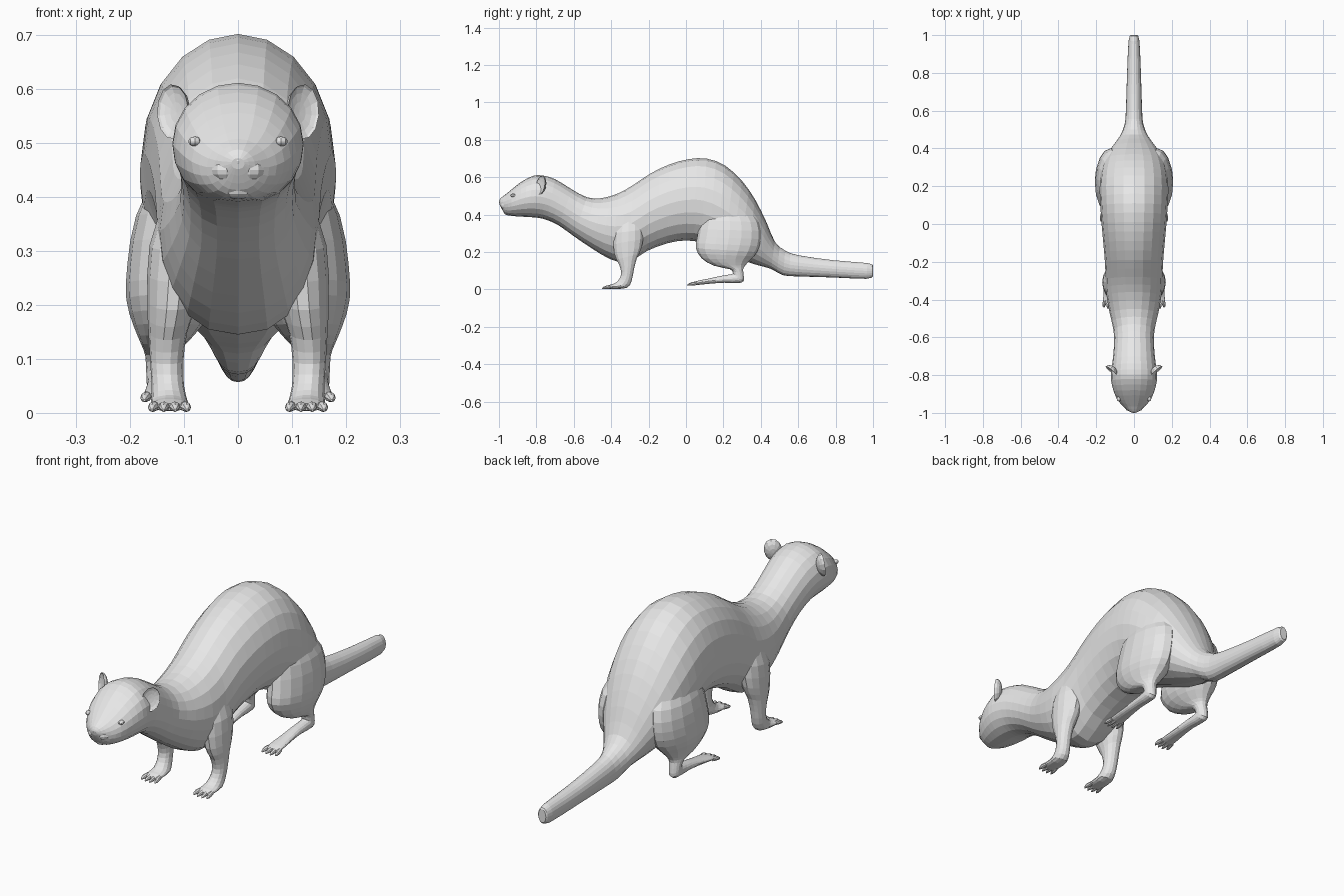
import bpy, bmesh, math
from mathutils import Vector, Matrix

fur = bpy.data.materials.new("pale grey fur")
fur.diffuse_color = (0.8, 0.8, 0.8, 1)


def finish(name, bm, mirror):
    bmesh.ops.recalc_face_normals(bm, faces=bm.faces)
    mesh = bpy.data.meshes.new(name)
    bm.to_mesh(mesh)
    bm.free()
    mesh.materials.append(fur)
    ob = bpy.data.objects.new(name, mesh)
    bpy.context.collection.objects.link(ob)
    if mirror:
        ob.modifiers.new("mirror", 'MIRROR').use_mirror_merge = False
    return ob


def smooth_rows(rows, steps):
    """Catmull-Rom interpolation between cross-sections."""
    out = []
    last = len(rows) - 1
    for i in range(last):
        a, b, c, d = (rows[max(0, min(last, i + k))] for k in (-1, 0, 1, 2))
        for s in range(steps):
            t = s / steps
            out.append([0.5 * (2 * q + (r - p) * t + (2 * p - 5 * q + 4 * r - u) * t * t
                               + (3 * q - p - 3 * r + u) * t ** 3)
                        for p, q, r, u in zip(a, b, c, d)])
    out.append(rows[-1])
    return out


def loft(name, rows, segs=20, steps=2, mirror=True, boxy=1.0):
    """Each row: centre x, half width, upper point (y, z), lower point (y, z)."""
    bm = bmesh.new()
    rings = []
    for x, w, y1, z1, y2, z2 in smooth_rows(rows, steps):
        ring = []
        for k in range(segs):
            a = 2 * math.pi * k / segs
            c, s = math.cos(a), math.sin(a)
            if s < 0:
                c = math.copysign(abs(c) ** boxy, c)
            ring.append(bm.verts.new((x + w * c,
                                      (y1 + y2) / 2 + (y1 - y2) / 2 * s,
                                      (z1 + z2) / 2 + (z1 - z2) / 2 * s)))
        rings.append(ring)
    for r0, r1 in zip(rings, rings[1:]):
        for k in range(segs):
            n = (k + 1) % segs
            bm.faces.new((r0[k], r0[n], r1[n], r1[k]))
    bm.faces.new(rings[0])
    bm.faces.new(rings[-1])
    return finish(name, bm, mirror)


def blob(name, centre, size, mirror=True, rot=None, cup=False, segs=12):
    bm = bmesh.new()
    bmesh.ops.create_uvsphere(bm, u_segments=segs, v_segments=8, radius=1)
    for v in bm.verts:
        if cup and v.co.z > 0.01:
            v.co.z *= -0.45
        v.co = Vector([a * b for a, b in zip(v.co, size)])
        if rot:
            v.co = rot @ v.co
        v.co += Vector(centre)
    return finish(name, bm, mirror)


# Head, neck, arched trunk and rump: half width, top (y, z), bottom (y, z)
trunk = [
    (.012, -1.0, .472, -.996, .452), (.032, -.992, .488, -.982, .425),
    (.058, -.965, .508, -.965, .403), (.086, -.93, .537, -.935, .394),
    (.108, -.88, .576, -.89, .39), (.121, -.82, .607, -.84, .387),
    (.12, -.77, .61, -.79, .383), (.113, -.70, .59, -.745, .372),
    (.106, -.61, .535, -.68, .342), (.108, -.53, .493, -.60, .285),
    (.128, -.45, .488, -.50, .217), (.145, -.36, .515, -.40, .16),
    (.15, -.28, .56, -.31, .145), (.154, -.19, .62, -.21, .205),
    (.163, -.09, .668, -.10, .247), (.172, .01, .696, 0, .262),
    (.178, .11, .70, .08, .25), (.182, .21, .662, .16, .215),
    (.175, .30, .58, .24, .18), (.155, .37, .48, .32, .15),
    (.115, .43, .36, .39, .128), (.075, .475, .255, .455, .11)]
# Tapering blunt tail
tail = [
    (.05, .53, .208, .52, .076), (.043, .60, .183, .60, .07),
    (.037, .79, .156, .79, .064), (.029, .97, .141, .965, .057),
    (.018, 1.0, .128, 1.0, .07)]
loft("body_and_tail", [(0, *r) for r in trunk + tail], mirror=False, boxy=0.85)

# Front legs, shoulder to paw
loft("front_leg", [
    (.10, .03, -.36, .40, -.25, .42), (.112, .052, -.39, .30, -.225, .32),
    (.122, .046, -.385, .19, -.235, .225), (.13, .036, -.36, .135, -.262, .165),
    (.132, .031, -.347, .09, -.278, .105), (.13, .030, -.358, .055, -.29, .045),
    (.127, .034, -.383, .033, -.315, .008), (.127, .036, -.405, .026, -.385, .003),
    (.127, .030, -.425, .018, -.42, .004)], segs=14)

# Hind legs, thigh to long flat foot
loft("hind_leg", [
    (.09, .05, .11, .48, .32, .46), (.115, .074, .078, .37, .39, .36),
    (.125, .080, .06, .28, .40, .27), (.126, .081, .053, .22, .38, .20),
    (.13, .064, .085, .165, .345, .16), (.138, .042, .15, .127, .318, .13),
    (.143, .029, .235, .108, .305, .105), (.145, .025, .25, .09, .31, .06),
    (.145, .025, .245, .082, .295, .036), (.143, .025, .19, .073, .205, .036),
    (.142, .029, .12, .058, .12, .030), (.141, .033, .06, .046, .06, .024),
    (.141, .028, .035, .038, .035, .023)], segs=16)

# Toes with tapered claws
for leg, cx, y, z in (("front", .127, -.40, .002), ("hind", .141, .055, .020)):
    for i in range(4):
        off = (i - 1.5) * .018
        reach = .052 - .006 * abs(i - 1.5)
        x = cx + off
        loft(f"{leg}_toe_{i + 1}", [
            (x, .009, y, z + .020, y, z + .003),
            (x + off * .1, .010, y - reach * .5, z + .019, y - reach * .5, z),
            (x + off * .2, .007, y - reach * .8, z + .013, y - reach * .8, z),
            (x + off * .2, .002, y - reach, z + .005, y - reach, z + .001)],
            segs=8, steps=1)

# Cupped ears facing forward and outward
facing = Vector((.62, -.77, .12)).normalized()
side = Vector((0, 0, 1)).cross(facing).normalized()
up = (facing.cross(side) + side * .2).normalized()
side = up.cross(facing)
ear_rot = Matrix((side, up, facing)).transposed()
blob("ear", (.121, -.778, .558), (.037, .052, .026), rot=ear_rot, cup=True)

# Eyes, muzzle pads, nose and chin
blob("eye", (.080, -.925, .503), (.012, .014, .009), segs=8)
blob("muzzle_pad", (.022, -.966, .450), (.028, .026, .022), segs=10)
blob("nose", (0, -.985, .467), (.020, .015, .012), mirror=False, segs=8)
blob("chin", (0, -.948, .412), (.030, .026, .016), mirror=False, segs=10)
